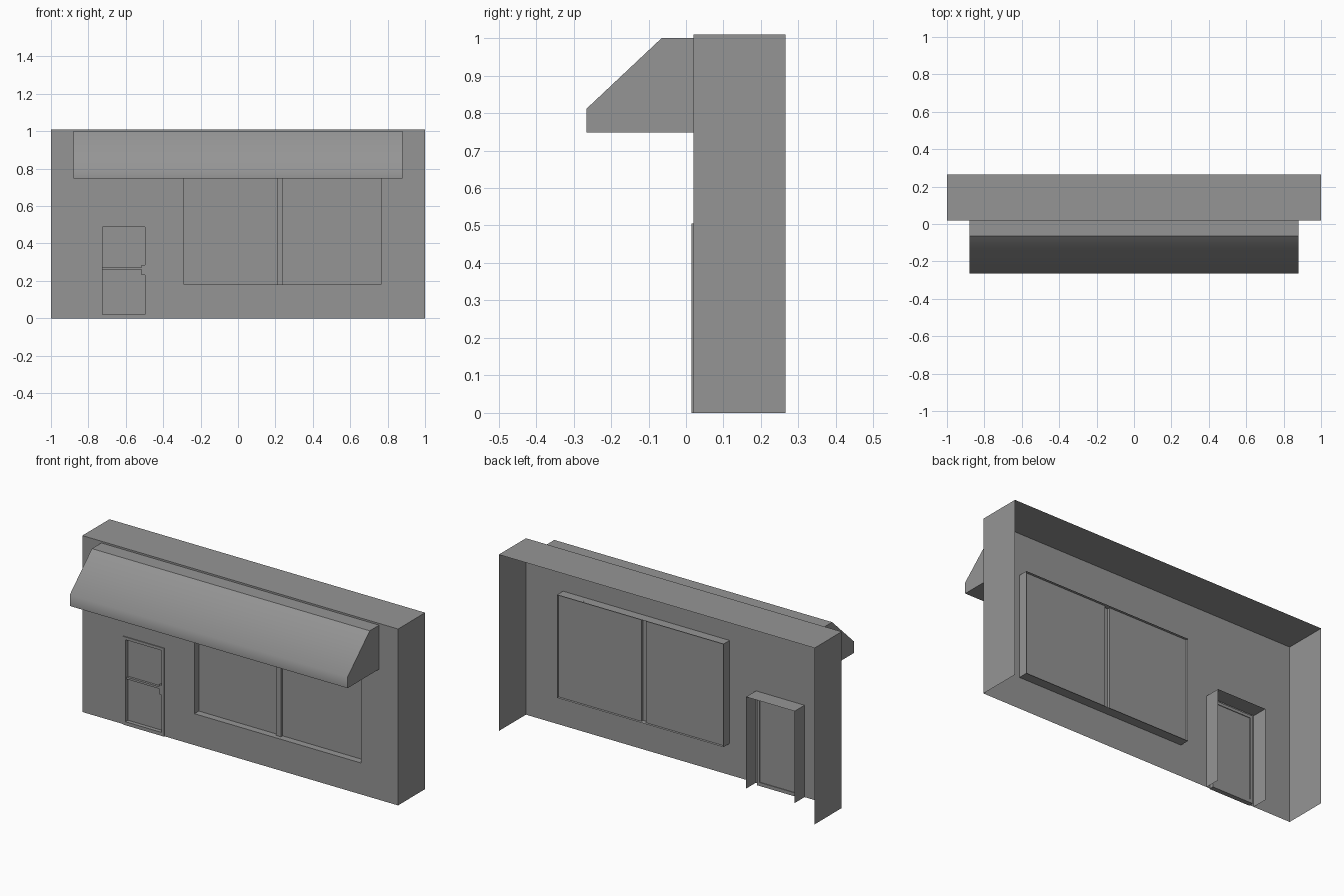
import bpy
import bmesh

cube = bpy.data.objects.get("Cube")
if cube:
    bpy.data.objects.remove(cube, do_unlink=True)

grey = bpy.data.materials.new("plain grey")
grey.use_nodes = True
COLOUR = (0.3, 0.3, 0.3, 1)
grey.diffuse_color = COLOUR
grey.node_tree.nodes["Principled BSDF"].inputs["Base Color"].default_value = COLOUR


def finish(name, bm):
    mesh = bpy.data.meshes.new(name)
    bm.to_mesh(mesh)
    bm.free()
    mesh.materials.append(grey)
    obj = bpy.data.objects.new(name, mesh)
    bpy.context.collection.objects.link(obj)
    return obj


def box(name, x0, x1, y0, y1, z0, z1, open_sides=()):
    """Box whose faces pointing along any of open_sides are left out."""
    bm = bmesh.new()
    bmesh.ops.create_cube(bm, size=1)
    for v in bm.verts:
        v.co.x = x1 if v.co.x > 0 else x0
        v.co.y = y1 if v.co.y > 0 else y0
        v.co.z = z1 if v.co.z > 0 else z0
    bm.normal_update()
    axes = {"front": (0, -1, 0), "back": (0, 1, 0), "bottom": (0, 0, -1)}
    gone = [f for f in bm.faces for s in open_sides
            if sum(a * b for a, b in zip(f.normal, axes[s])) > 0.9]
    bmesh.ops.delete(bm, geom=gone, context='FACES')
    return finish(name, bm)


def sheet(name, xs, zs, y, holes=()):
    """Upright sheet facing the front, cut on a grid with cells left out."""
    bm = bmesh.new()
    rows = [[bm.verts.new((x, y, z)) for x in xs] for z in zs]
    for j in range(len(zs) - 1):
        for i in range(len(xs) - 1):
            if (i, j) not in holes:
                bm.faces.new((rows[j][i], rows[j][i + 1],
                              rows[j + 1][i + 1], rows[j + 1][i]))
    bmesh.ops.delete(bm, geom=[v for v in bm.verts if not v.link_faces],
                     context='VERTS')
    bmesh.ops.dissolve_limit(bm, angle_limit=0.01, verts=bm.verts,
                             edges=bm.edges)
    return finish(name, bm)


WALL, BACK, TOP = 0.02, 0.265, 1.01
DOOR_L, DOOR_R, DOOR_TOP = -0.74, -0.48, 0.505
WIN_L, WIN_R, WIN_LOW, WIN_TOP = -0.29, 0.765, 0.18, 0.77

# Hollow shop shell: sides and roof, with a pierced front wall
box("wall_shell", -1, 1, WALL, BACK, 0, TOP, ("front", "back", "bottom"))
sheet("front_wall", [-1, DOOR_L, DOOR_R, WIN_L, WIN_R, 1],
      [0, WIN_LOW, DOOR_TOP, WIN_TOP, TOP], WALL,
      {(1, 0), (1, 1), (3, 1), (3, 2)})

# Window: reveal, two panes and a hollow centre bar
def tube(name, x0, x1, y1, z0, z1, extra=()):
    box(name, x0, x1, WALL, y1, z0, z1, ("front", "back") + tuple(extra))


PANE = 0.06
tube("window_reveal", WIN_L, WIN_R, 0.075, WIN_LOW, WIN_TOP)
sheet("window_pane_right", [WIN_L, 0.21], [WIN_LOW, WIN_TOP], PANE)
sheet("window_pane_left", [0.24, WIN_R], [WIN_LOW, WIN_TOP], PANE)
box("window_bar", 0.21, 0.24, 0.045, PANE, WIN_LOW, WIN_TOP, ("back",))

# Door: deep reveal behind, frame, leaf, push bar and latch
tube("door_reveal", -0.765, -0.457, 0.11, 0, 0.526, ("bottom",))
T = 0.016
F0, F1 = 0.015, 0.042
for side, x in (("right", DOOR_L), ("left", DOOR_R - T)):
    box("door_frame_" + side, x, x + T, F0, F1, 0, DOOR_TOP)
box("door_frame_top", DOOR_L + T, DOOR_R - T, F0, F1, DOOR_TOP - T, DOOR_TOP)
box("door_sill", DOOR_L + T, DOOR_R - T, F0, F1, 0, 0.02)
sheet("door_leaf", [DOOR_L + T, DOOR_R - T], [0.02, DOOR_TOP - T], 0.038)
box("door_push_bar", DOOR_L + T, -0.512, 0.025, 0.038, 0.26, 0.272)
box("door_latch", -0.515, DOOR_R - T, 0.02, 0.038, 0.232, 0.286)

# Awning: extruded profile, smooth only over its front lip
profile = [(WALL, 0.748), (-0.265, 0.748), (-0.265, 0.812),
           (-0.065, 1.0), (WALL, 1.0)]
bm = bmesh.new()
end = bm.faces.new([bm.verts.new((-0.88, y, z)) for y, z in profile])
out = bmesh.ops.extrude_face_region(bm, geom=[end], use_keep_orig=True)
moved = [g for g in out["geom"] if isinstance(g, bmesh.types.BMVert)]
bmesh.ops.translate(bm, verts=moved, vec=(1.76, 0, 0))
bmesh.ops.recalc_face_normals(bm, faces=bm.faces)
for f in bm.faces:
    f.smooth = True
for e in bm.edges:
    e.smooth = all(abs(v.co.z - 0.812) < 0.001 for v in e.verts)
finish("awning", bm)
